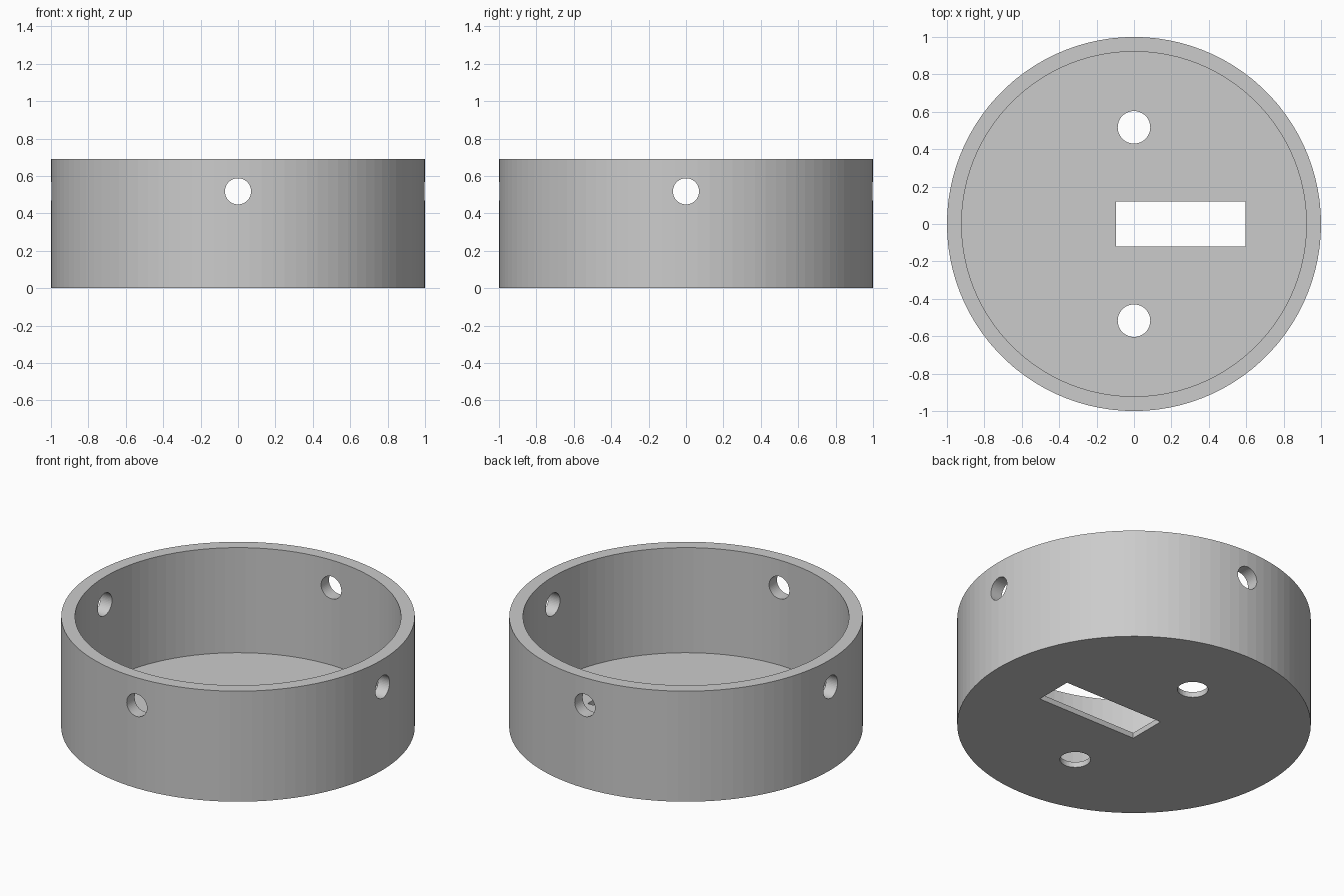
import bpy
from math import pi

cube = bpy.data.objects.get("Cube")
if cube:
    bpy.data.objects.remove(cube, do_unlink=True)

HEIGHT, FLOOR, INNER_RADIUS = 0.69, 0.034, 0.922

grey = bpy.data.materials.new("plain grey")
grey.use_nodes = True
grey.diffuse_color = (0.6, 0.6, 0.6, 1)
grey.node_tree.nodes["Principled BSDF"].inputs["Base Color"].default_value = (0.6, 0.6, 0.6, 1)


def cylinder(name, radius, depth, location, rotation=(0, 0, 0), sides=48):
    bpy.ops.mesh.primitive_cylinder_add(vertices=sides, radius=radius, depth=depth,
                                        location=location, rotation=rotation)
    obj = bpy.context.object
    obj.name = name
    obj.data.materials.append(grey)
    return obj


def cut(body, cutter):
    """Subtract the cutter from the body, then discard it."""
    cutter.hide_render = True
    mod = body.modifiers.new("cut", "BOOLEAN")
    mod.operation = "DIFFERENCE"
    mod.solver = "EXACT"
    mod.object = cutter
    bpy.ops.object.select_all(action="DESELECT")
    body.select_set(True)
    bpy.context.view_layer.objects.active = body
    bpy.ops.object.modifier_apply(modifier=mod.name)
    bpy.data.objects.remove(cutter, do_unlink=True)


# Round open-topped housing
housing = cylinder("round_housing", 1, HEIGHT, (0, 0, HEIGHT / 2), sides=100)
cut(housing, cylinder("cavity", INNER_RADIUS, 1, (0, 0, FLOOR + 0.5), sides=100))

# Four holes through the wall, drilled along each axis
for rotation in ((pi / 2, 0, 0), (0, pi / 2, 0)):
    cut(housing, cylinder("wall_drill", 0.07, 2.4, (0, 0, 0.518), rotation))

# Two round holes in the floor
for side in (-1, 1):
    cut(housing, cylinder("floor_drill", 0.087, 0.2, (0, side * 0.517, 0)))

# Rectangular slot in the floor, offset to one side
bpy.ops.mesh.primitive_cube_add(size=1, location=(0.25, 0, 0))
slot = bpy.context.object
slot.name = "slot_cutter"
slot.scale = (0.69, 0.24, 0.2)
slot.data.materials.append(grey)
cut(housing, slot)
